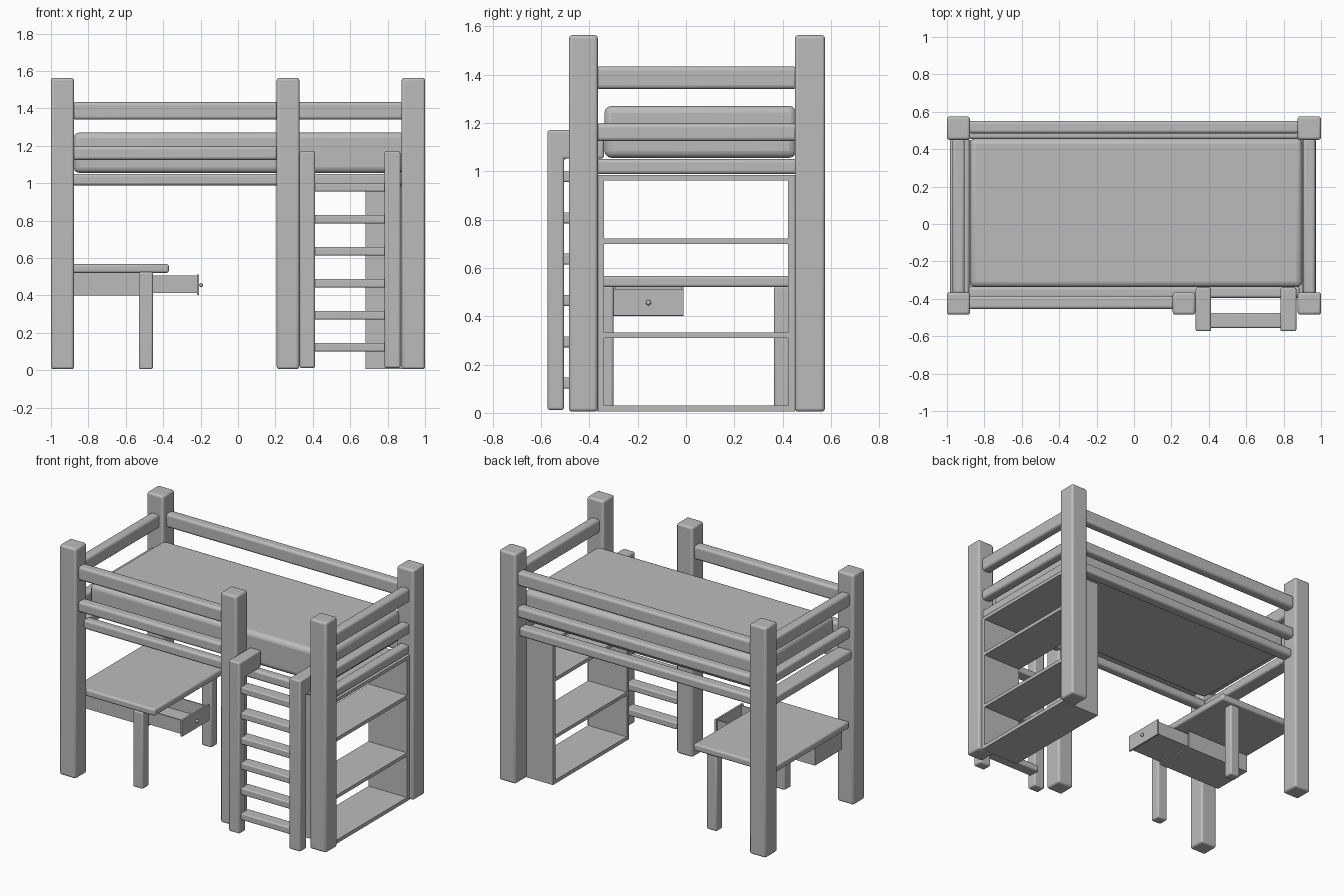
import bpy, bmesh
from mathutils import Matrix

if "Cube" in bpy.data.objects:
    bpy.data.objects.remove(bpy.data.objects["Cube"])

grey = bpy.data.materials.new("plain grey")
grey.diffuse_color = (0.5, 0.5, 0.5, 1)
grey.use_nodes = True
grey.node_tree.nodes["Principled BSDF"].inputs["Base Color"].default_value = grey.diffuse_color


def finish(name, bm, bevel=0.0, segments=3):
    mesh = bpy.data.meshes.new(name)
    bm.to_mesh(mesh)
    bm.free()
    mesh.materials.append(grey)
    obj = bpy.data.objects.new(name, mesh)
    bpy.context.collection.objects.link(obj)
    if bevel:
        mod = obj.modifiers.new("rounded edges", 'BEVEL')
        mod.width = bevel
        mod.segments = segments
        mod.limit_method = 'ANGLE'
        bpy.context.view_layer.objects.active = obj
        obj.select_set(True)
        bpy.ops.object.shade_smooth_by_angle()
        obj.select_set(False)
    return obj


def add_box(bm, x, y, z):
    size = [b - a for a, b in (x, y, z)]
    mid = [(a + b) / 2 for a, b in (x, y, z)]
    bmesh.ops.create_cube(bm, size=1, matrix=Matrix.Translation(mid) @ Matrix.Diagonal((*size, 1)))


def box(name, x, y, z, bevel=0.0):
    bm = bmesh.new()
    add_box(bm, x, y, z)
    return finish(name, bm, bevel)


def tray(name, x, y, z, t, front=False):
    """Open-topped box with wall thickness t."""
    bm = bmesh.new()
    add_box(bm, x, y, (z[0], z[0] + t))
    for ys in ((y[0], y[0] + t), (y[1] - t, y[1])):
        add_box(bm, x, ys, (z[0] + t, z[1]))
    add_box(bm, (x[0], x[0] + t), (y[0] + t, y[1] - t), (z[0] + t, z[1]))
    return finish(name, bm)


# Bed posts: four corners and one beside the ladder
FRONT, BACK = (-0.485, -0.365), (0.45, 0.575)
for name, x, y in (("front_left_post", (-1, -0.877), FRONT),
                   ("front_middle_post", (0.207, 0.328), FRONT),
                   ("front_right_post", (0.875, 1), FRONT),
                   ("back_left_post", (-1, -0.877), BACK),
                   ("back_right_post", (0.875, 1), BACK)):
    box(name, x, y, (0.005, 1.563), 0.014)

# Guard rails at two heights
for level, z in (("upper", (1.34, 1.433)), ("middle", (1.124, 1.197))):
    box(level + "_back_rail", (-0.885, 0.885), (0.485, 0.552), z, 0.016)
    box(level + "_front_rail", (-0.885, 0.215), (-0.455, -0.385), z, 0.016)
    box(level + "_left_rail", (-0.97, -0.905), (-0.375, 0.46), z, 0.016)
    box(level + "_right_rail", (0.903, 0.97), (-0.375, 0.46), z, 0.016)

# Lower bed frame
LOW = (0.988, 1.05)
box("lower_back_rail", (-0.885, 0.885), (0.455, 0.53), LOW, 0.014)
box("lower_front_rail", (-0.885, 0.885), (-0.395, -0.335), LOW, 0.014)
box("lower_left_rail", (-0.985, -0.88), (-0.375, 0.46), LOW, 0.014)
box("lower_right_rail", (0.9, 0.965), (-0.375, 0.46), LOW, 0.014)

# Mattress
box("mattress", (-0.878, 0.9), (-0.338, 0.457), (1.055, 1.27), 0.03)

# Ladder: hooked side rails and six rungs
for side, x in (("left", (0.33, 0.412)), ("right", (0.783, 0.868))):
    bm = bmesh.new()
    profile = [(-0.573, 0.012), (-0.505, 0.012), (-0.505, 1.052),
               (-0.34, 1.052), (-0.34, 1.17), (-0.573, 1.17)]
    face = bm.faces.new([bm.verts.new((x[0], y, z)) for y, z in profile])
    out = bmesh.ops.extrude_face_region(bm, geom=[face])
    moved = [v for v in out["geom"] if isinstance(v, bmesh.types.BMVert)]
    bmesh.ops.translate(bm, verts=moved, vec=(x[1] - x[0], 0, 0))
    bmesh.ops.recalc_face_normals(bm, faces=bm.faces)
    finish("ladder_%s_side" % side, bm, 0.01)
for i in range(6):
    z = 0.1 + i * 0.171
    box("ladder_rung_%d" % (i + 1), (0.405, 0.79), (-0.555, -0.475), (z, z + 0.046), 0.008)

# Open bookcase under the right end
CASE_X = (0.682, 0.972)
box("bookcase_front_panel", CASE_X, (-0.365, -0.34), (0.005, 0.985))
box("bookcase_back_panel", CASE_X, (0.422, 0.45), (0.005, 0.985))
for i, z in enumerate(((0.005, 0.03), (0.31, 0.333), (0.698, 0.722), (0.962, 0.985))):
    box("bookcase_shelf_%d" % (i + 1), CASE_X, (-0.34, 0.422), z)

# Desk top and legs
box("desk_top", (-0.97, -0.37), (-0.365, 0.45), (0.52, 0.567), 0.012)
for name, y in (("front", (-0.37, -0.3)), ("back", (0.365, 0.43))):
    box("desk_%s_leg" % name, (-0.53, -0.455), y, (0.005, 0.525), 0.01)

# Drawer housing, pulled-out drawer and its knob
tray("drawer_housing", (-0.96, -0.47), (-0.3, -0.01), (0.4, 0.52), 0.008)
tray("drawer_box", (-0.72, -0.22), (-0.288, -0.022), (0.412, 0.505), 0.008)
box("drawer_front", (-0.22, -0.208), (-0.3, -0.01), (0.402, 0.512))
bm = bmesh.new()
bmesh.ops.create_uvsphere(bm, u_segments=16, v_segments=8, radius=0.011,
                          matrix=Matrix.Translation((-0.198, -0.155, 0.456)))
for f in bm.faces:
    f.smooth = True
finish("drawer_knob", bm)
